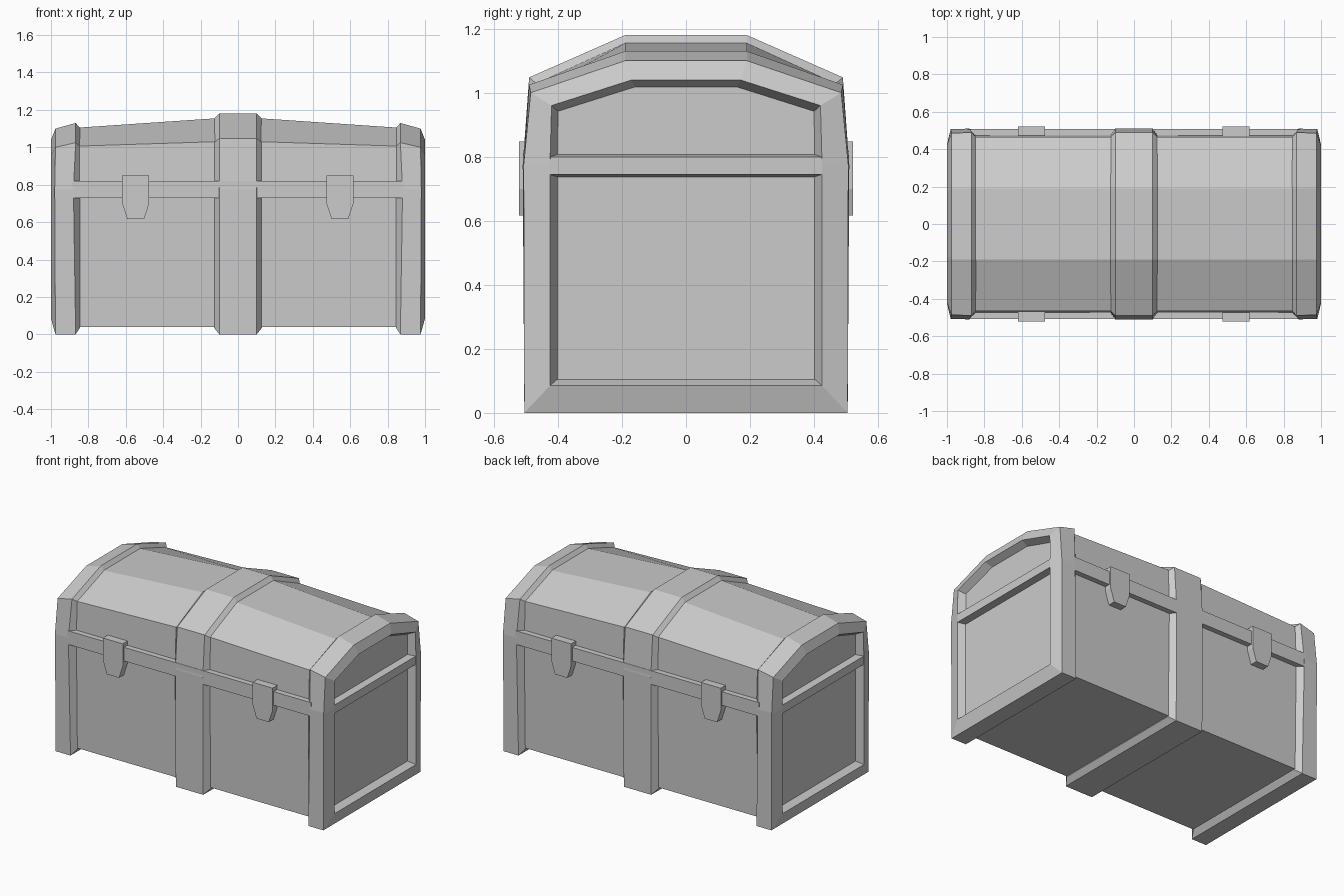
import bpy, bmesh

if "Cube" in bpy.data.objects:
    bpy.data.objects.remove(bpy.data.objects["Cube"])


def ring(x, bottom, middle, eave, top, xm=None):
    """Eight-sided chest cross-section; each argument is (half width, height)."""
    xs = (x, xm or x, x, x)
    pts = [(px, y, z) for px, (y, z) in zip(xs, (bottom, middle, eave, top))]
    return pts + [(px, -y, z) for px, y, z in reversed(pts)]


def loft(name, rings):
    """Skin a row of matching rings and cap both ends."""
    bm = bmesh.new()
    rows = [[bm.verts.new(p) for p in r] for r in rings]
    n = len(rows[0])
    for a, b in zip(rows, rows[1:]):
        for i in range(n):
            j = (i + 1) % n
            bm.faces.new((a[i], a[j], b[j], b[i]))
    bm.faces.new(rows[0][::-1])
    bm.faces.new(rows[-1])
    bmesh.ops.recalc_face_normals(bm, faces=bm.faces)
    mesh = bpy.data.meshes.new(name)
    bm.to_mesh(mesh)
    bm.free()
    obj = bpy.data.objects.new(name, mesh)
    bpy.context.collection.objects.link(obj)
    return obj


def flip(rings, axis):
    return [[tuple(-c if k == axis else c for k, c in enumerate(p)) for p in r] for r in rings]


# chest body: the lid swells slightly toward the centre
def body_ring(x, eave, top):
    return ring(x, (0.465, 0.04), (0.475, 0.775), (0.465, eave), (0.19, top))


loft("chest_body", [body_ring(-0.9, 1.005, 1.102), body_ring(-0.12, 1.03, 1.155),
                    body_ring(0.12, 1.03, 1.155), body_ring(0.9, 1.005, 1.102)])

# centre strap with bevelled flanks
strap = ring(0.10, (0.505, 0), (0.51, 0.775), (0.49, 1.048), (0.19, 1.18))
flank = ring(0.128, (0.463, 0.035), (0.473, 0.775), (0.463, 1.025), (0.19, 1.152))
loft("centre_strap", flip([flank, strap], 0) + [strap, flank])

# end frames with a recessed panel
frame = [
    ring(0.845, (0.463, 0.035), (0.473, 0.775), (0.463, 1.005), (0.19, 1.104)),
    ring(0.868, (0.505, 0), (0.51, 0.775), (0.49, 1.025), (0.19, 1.13), 0.88),
    ring(0.976, (0.505, 0), (0.507, 0.775), (0.485, 1.0), (0.19, 1.10), 0.98),
    ring(1.0, (0.425, 0.085), (0.425, 0.775), (0.42, 0.96), (0.17, 1.04)),
    ring(0.955, (0.402, 0.105), (0.402, 0.775), (0.40, 0.942), (0.16, 1.018)),
]


def rect(x, y0, y1, z0, z1):
    return [(x, y0, z0), (x, y1, z0), (x, y1, z1), (x, y0, z1)]


# crossbar on each end panel
bar = [rect(0.94, -0.425, 0.425, 0.735, 0.81), rect(0.999, -0.425, 0.425, 0.745, 0.80)]

for side, tag in ((1, "right"), (-1, "left")):
    loft(f"{tag}_end_frame", frame if side == 1 else flip(frame, 0))
    loft(f"{tag}_end_crossbar", bar if side == 1 else flip(bar, 0))

# horizontal bands and shield-shaped buckles, front and back
shield = [(-0.072, 0.848), (0.072, 0.848), (0.072, 0.70), (0.045, 0.617),
          (-0.045, 0.617), (-0.072, 0.70)]
band = [rect(-0.89, 0.45, 0.509, 0.73, 0.82), rect(0.89, 0.45, 0.509, 0.73, 0.82)]
for back, tag in ((1, "back"), (-1, "front")):
    loft(f"{tag}_band", band if back == 1 else flip(band, 1))
    for cx, side in ((-0.547, "left"), (0.545, "right")):
        loft(f"{tag}_{side}_buckle",
             [[(cx + x, back * y, z) for x, z in shield] for y in (0.46, 0.522)])
